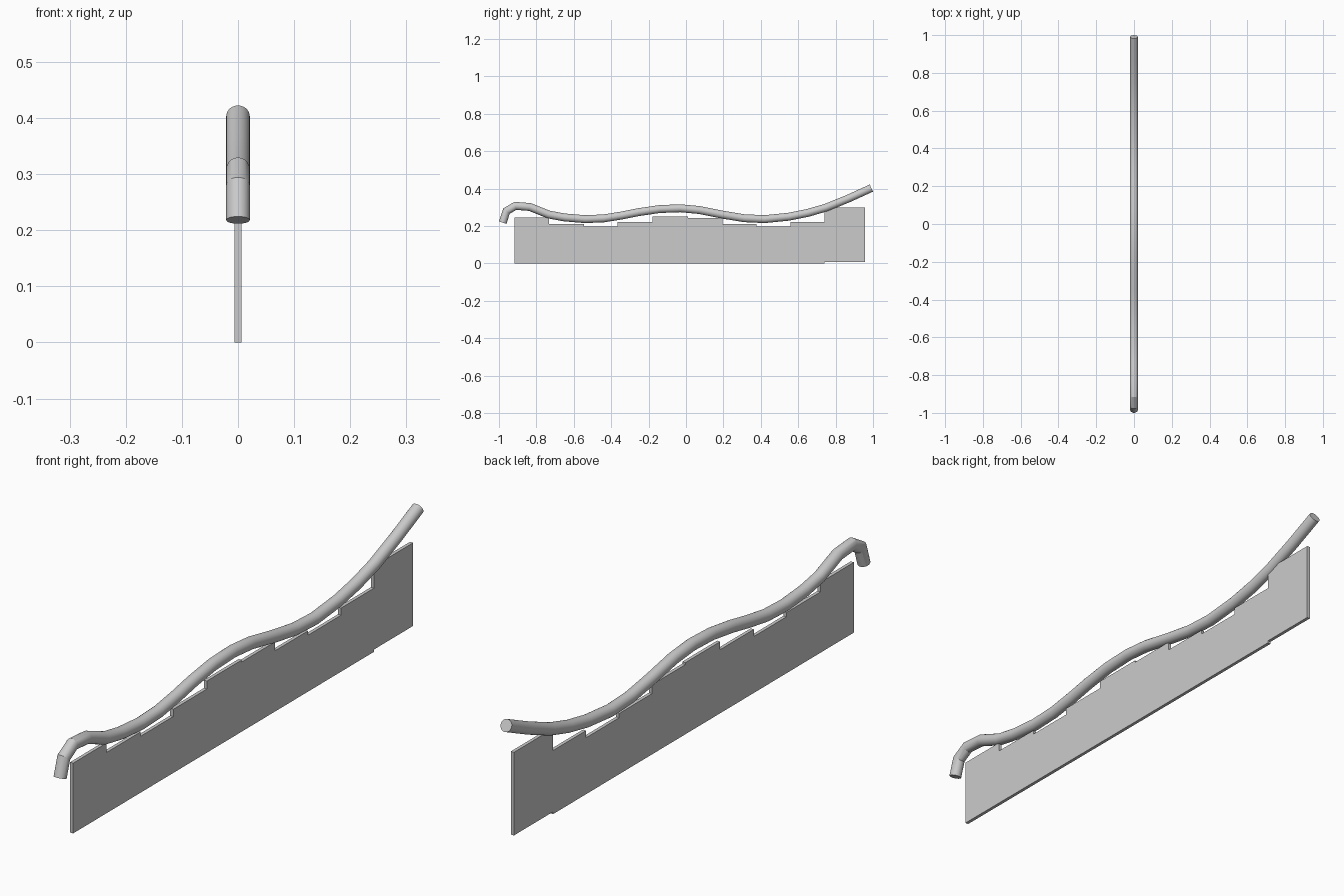
import bpy, bmesh, math
from mathutils import Vector

cube = bpy.data.objects.get("Cube")
if cube:
    bpy.data.objects.remove(cube, do_unlink=True)

grey = bpy.data.materials.new("plain grey")
grey.use_nodes = True
grey.diffuse_color = (0.6, 0.6, 0.6, 1)
grey.node_tree.nodes["Principled BSDF"].inputs["Base Color"].default_value = (0.6, 0.6, 0.6, 1)


def finish(name, bm):
    bmesh.ops.recalc_face_normals(bm, faces=bm.faces)
    mesh = bpy.data.meshes.new(name)
    bm.to_mesh(mesh)
    bm.free()
    mesh.materials.append(grey)
    obj = bpy.data.objects.new(name, mesh)
    bpy.context.collection.objects.link(obj)
    return obj


def swept_tube(name, path, radius, sides):
    """Round tube along a path in the YZ plane, with mitred bends."""
    bm = bmesh.new()
    pts = [Vector((0, y, z)) for y, z in path]
    side = Vector((1, 0, 0))
    rings = []
    for i, p in enumerate(pts):
        d_in = (p - pts[i - 1]).normalized() if i else (pts[1] - p).normalized()
        d_out = (pts[i + 1] - p).normalized() if i < len(pts) - 1 else d_in
        tangent = (d_in + d_out).normalized()
        up = side.cross(tangent) / tangent.dot(d_in)
        angles = [math.tau * k / sides for k in range(sides)]
        rings.append([bm.verts.new(p + radius * (math.cos(a) * side + math.sin(a) * up))
                      for a in angles])
    for a, b in zip(rings, rings[1:]):
        for k in range(sides):
            n = (k + 1) % sides
            bm.faces.new((a[k], a[n], b[n], b[k]))
    bm.faces.new(rings[0])
    bm.faces.new(rings[-1])
    return finish(name, bm)


def stepped_panel(name, edges, tops, thickness, last_bottom):
    """Flat upright sheet whose upper edge follows a row of steps."""
    outline = []
    for y0, y1, z in zip(edges, edges[1:], tops):
        outline += [(y0, z), (y1, z)]
    outline += [(edges[-1], last_bottom), (edges[-2], last_bottom),
                (edges[-2], 0), (edges[0], 0)]
    bm = bmesh.new()
    face = bm.faces.new([bm.verts.new((-thickness / 2, y, z)) for y, z in outline])
    extruded = bmesh.ops.extrude_face_region(bm, geom=[face])
    verts = [v for v in extruded["geom"] if isinstance(v, bmesh.types.BMVert)]
    bmesh.ops.translate(bm, verts=verts, vec=(thickness, 0, 0))
    return finish(name, bm)


# Wavy handrail with a hooked front end
rail_path = [(-0.98, 0.218), (-0.96, 0.28), (-0.912, 0.308), (-0.835, 0.302),
             (-0.735, 0.262), (-0.65, 0.246), (-0.54, 0.237), (-0.44, 0.241),
             (-0.34, 0.257), (-0.25, 0.275), (-0.14, 0.291), (-0.03, 0.295),
             (0.07, 0.286), (0.195, 0.261), (0.31, 0.242), (0.42, 0.237),
             (0.55, 0.25), (0.65, 0.27), (0.75, 0.299), (0.87, 0.348), (0.991, 0.403)]
rail = swept_tube("wavy_rail", rail_path, 0.021, 32)
bpy.ops.object.select_all(action="DESELECT")
rail.select_set(True)
bpy.context.view_layer.objects.active = rail
bpy.ops.object.shade_smooth_by_angle(angle=math.radians(25))

# Stepped sheet under the rail
step_edges = [-0.917, -0.733, -0.545, -0.365, -0.18, 0.012,
              0.195, 0.377, 0.559, 0.741, 0.957]
step_tops = [0.245, 0.212, 0.197, 0.222, 0.25, 0.243, 0.212, 0.197, 0.222, 0.298]
stepped_panel("stepped_panel", step_edges, step_tops, 0.012, 0.008)
